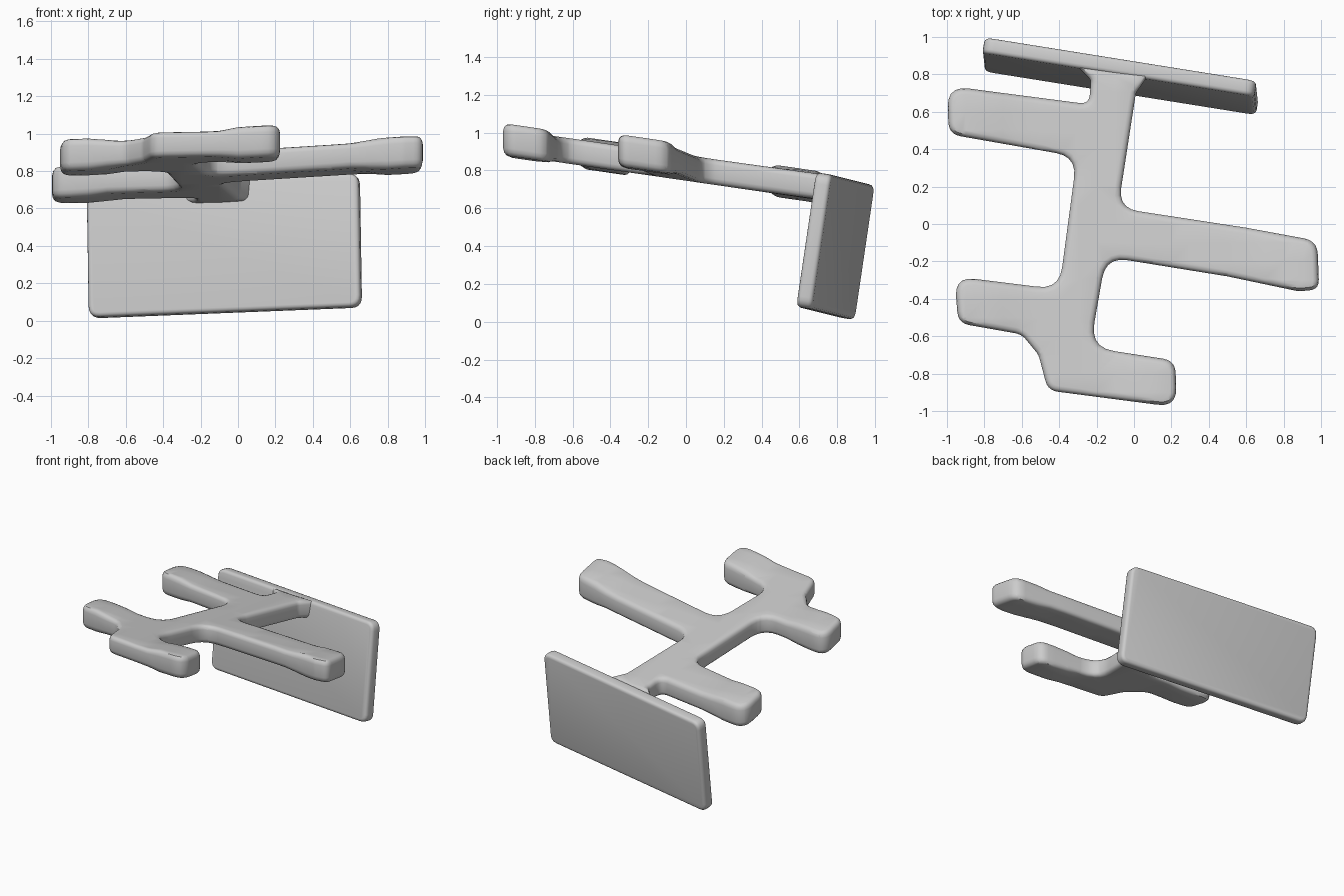
import bpy, bmesh
from math import tan, pi
from mathutils import Vector, Matrix

if "Cube" in bpy.data.objects:
    bpy.data.objects.remove(bpy.data.objects["Cube"])

grey = bpy.data.materials.new("plain grey")
grey.use_nodes = True
colour = (0.6, 0.6, 0.6, 1)
grey.diffuse_color = colour
grey.node_tree.nodes["Principled BSDF"].inputs["Base Color"].default_value = colour


def rounded(corners, steps=5):
    """Replace each (x, y, radius) corner by a small arc."""
    pts = []
    for i, (x, y, r) in enumerate(corners):
        p = Vector((x, y))
        a = Vector(corners[i - 1][:2]) - p
        b = Vector(corners[(i + 1) % len(corners)][:2]) - p
        cut = 0 if r == 0 else r / tan(a.angle(b) / 2)
        cut = min(cut, a.length * 0.48, b.length * 0.48)
        if cut < 0.002:
            pts.append(p)
            continue
        start, end = p + a.normalized() * cut, p + b.normalized() * cut
        for k in range(steps + 1):
            t = k / steps
            pts.append(start * (1 - t) ** 2 + p * 2 * t * (1 - t) + end * t * t)
    return pts


def slab(outline, thickness, edge):
    """Extruded outline with softened rims, centred on z = 0."""
    bm = bmesh.new()
    face = bm.faces.new([bm.verts.new((p.x, p.y, -thickness / 2)) for p in outline])
    res = bmesh.ops.extrude_face_region(bm, geom=[face])
    top = [v for v in res["geom"] if isinstance(v, bmesh.types.BMVert)]
    bmesh.ops.translate(bm, verts=top, vec=(0, 0, thickness))
    bmesh.ops.recalc_face_normals(bm, faces=bm.faces)
    rims = [e for e in bm.edges if abs(e.verts[0].co.z - e.verts[1].co.z) < 1e-4]
    bmesh.ops.bevel(bm, geom=rims, offset=edge, segments=3, profile=0.5, affect="EDGES")
    return bm


def finish(bm, name):
    bmesh.ops.recalc_face_normals(bm, faces=bm.faces)
    mesh = bpy.data.meshes.new(name)
    bm.to_mesh(mesh)
    bm.free()
    mesh.materials.append(grey)
    obj = bpy.data.objects.new(name, mesh)
    bpy.context.collection.objects.link(obj)
    bpy.ops.object.select_all(action="DESELECT")
    obj.select_set(True)
    bpy.context.view_layer.objects.active = obj
    bpy.ops.object.shade_smooth_by_angle(angle=pi / 5)
    return obj


# Branching rack: stem with four arms, traced clockwise from the wall end
rack = [
    (0.08, 0.80, 0), (0.01, 0.70, .06), (-.085, 0.085, .11),
    (0.60, -.02, .1), (0.98, -.09, .09), (0.99, -.35, .08), (0.88, -.36, .1),
    (0.50, -.28, .1), (-.15, -.175, .12),
    (-.235, -.66, .13), (0.22, -.73, .08), (0.23, -.98, .09),
    (-.46, -.89, .08), (-.51, -.70, .1), (-.60, -.59, .1), (-.94, -.53, .08),
    (-.96, -.28, .09), (-.40, -.35, .12), (-.305, 0.36, .12),
    (-.99, 0.48, .08), (-1.0, 0.74, .1), (-.70, 0.70, .1),
    (-.24, 0.64, .05), (-.23, 0.77, .04), (-.30, 0.84, 0),
]
bm = slab(rounded(rack), 0.135, 0.032)

# Extra cuts so the arms can bend and swell
for axis in (0, 1):
    for k in range(-9, 10):
        co, no = Vector((0, 0, 0)), Vector((0, 0, 0))
        co[axis], no[axis] = k / 10, 1
        bmesh.ops.bisect_plane(bm, geom=bm.verts[:] + bm.edges[:] + bm.faces[:],
                               plane_co=co, plane_no=no, dist=1e-4)

# Swollen tips, then the forward rise of the whole rack
tips = [Vector(p) for p in ((0.88, -.22), (0.13, -.85), (-.86, -.41), (-.89, 0.61))]
for v in bm.verts:
    near = min((v.co.xy - t).length for t in tips)
    w = max(0, min(1, (0.27 - near) / 0.14))
    w = w * w * (3 - 2 * w)
    v.co.z *= 1 + 0.25 * w
    v.co.z += 0.8175 - 0.145 * v.co.y + 0.04 * max(v.co.x, -0.1)
finish(bm, "hook_rack")

# Wall plate, leaning and turned
W, H = 0.737, 0.36
plate = [(-W, -H, .06), (W, -H, .06), (W, H, .06), (-W, H, .06)]
bm = slab(rounded(plate), 0.085, 0.022)
across = Vector((1, -.16, .04)).normalized()
up = Vector((0, 0.145, 1))
up = (up - across * up.dot(across)).normalized()
out = across.cross(up)
turn = Matrix((across, up, out)).transposed().to_4x4()
bm.transform(Matrix.Translation((-.073, 0.79, 0.40)) @ turn)
finish(bm, "wall_plate")
